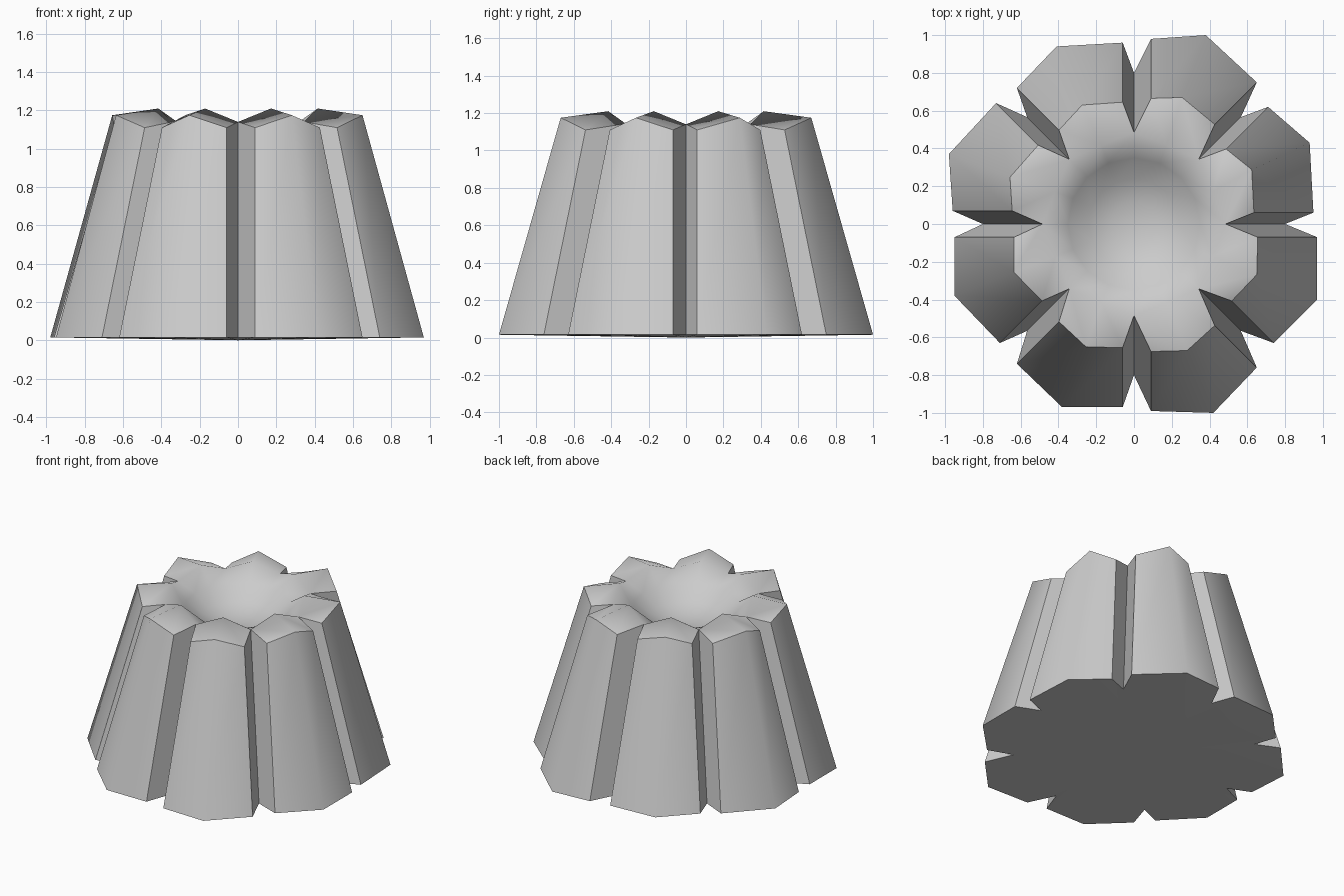
import bpy, bmesh, math
from mathutils import Vector

if "Cube" in bpy.data.objects:
    bpy.data.objects.remove(bpy.data.objects["Cube"])

HEIGHT = 1.14          # top of each groove
INSET = 0.315          # inward lean of the walls, bottom to top

# base outline: three points per lobe (corner, middle, corner), lobes counter-clockwise
LOBES = [
    [(0.95, 0.06), (0.93, 0.43), (0.71, 0.62)],
    [(0.65, 0.75), (0.38, 1.00), (0.09, 0.98)],
    [(-0.06, 0.96), (-0.41, 0.94), (-0.62, 0.72)],
    [(-0.73, 0.64), (-0.98, 0.37), (-0.96, 0.07)],
    [(-0.95, -0.07), (-0.95, -0.38), (-0.71, -0.63)],
    [(-0.62, -0.74), (-0.38, -0.97), (-0.06, -0.97)],
    [(0.09, -0.99), (0.42, -1.00), (0.65, -0.76)],
    [(0.74, -0.63), (0.97, -0.40), (0.97, -0.07)],
]


def polar(r, a, z):
    return Vector((r * math.cos(a), r * math.sin(a), z))


bm = bmesh.new()
base, rim, crest = [], [], []
step = math.pi / 4

# fluted wall and crest: groove vertex followed by three lobe vertices
for i, (first, middle, last) in enumerate(LOBES):
    a = i * step
    base.append(bm.verts.new(polar(0.80, a, 0.015)))
    groove = bm.verts.new(polar(0.485, a, HEIGHT))
    rim.append(groove)
    for p, ang in ((first, a), (middle, None), (last, a + step)):
        v = Vector((p[0], p[1], 0.015))
        base.append(bm.verts.new(v))
        if ang is None:
            top = Vector((p[0] * 0.67, p[1] * 0.67, 1.175))
        else:
            top = v - polar(INSET, ang, 0)
            top.z = 1.11
        rim.append(bm.verts.new(top))
    crest += [groove, bm.verts.new(polar(0.45, a + step / 2, 1.21))]

n = len(base)
for i in range(n):
    j = (i + 1) % n
    bm.faces.new((base[i], base[j], rim[j], rim[i]))

# sloping roof of each lobe, ridged along its middle
for i in range(8):
    g, c0, m, c1 = rim[4 * i:4 * i + 4]
    peak, nxt = crest[2 * i + 1], rim[(4 * i + 4) % n]
    bm.faces.new((g, c0, m, peak))
    bm.faces.new((peak, m, c1, nxt))

# hollow in the top
ring = crest
for r, z in ((0.35, 1.09), (0.24, 1.01), (0.12, 0.97)):
    new = [bm.verts.new(polar(r, k * step / 2, z)) for k in range(16)]
    for k in range(16):
        l = (k + 1) % 16
        bm.faces.new((ring[k], ring[l], new[l], new[k]))
    ring = new
for loop, z in ((ring, 0.96), (base[::-1], 0.0)):
    c = bm.verts.new((0, 0, z))
    for k in range(len(loop)):
        bm.faces.new((loop[k], loop[(k + 1) % len(loop)], c))

bmesh.ops.recalc_face_normals(bm, faces=bm.faces)
mesh = bpy.data.meshes.new("fluted_cake")
bm.to_mesh(mesh)
bm.free()
cake = bpy.data.objects.new("fluted_cake", mesh)
bpy.context.collection.objects.link(cake)
bpy.context.view_layer.objects.active = cake
cake.select_set(True)
bpy.ops.object.shade_smooth_by_angle(angle=math.radians(52))
